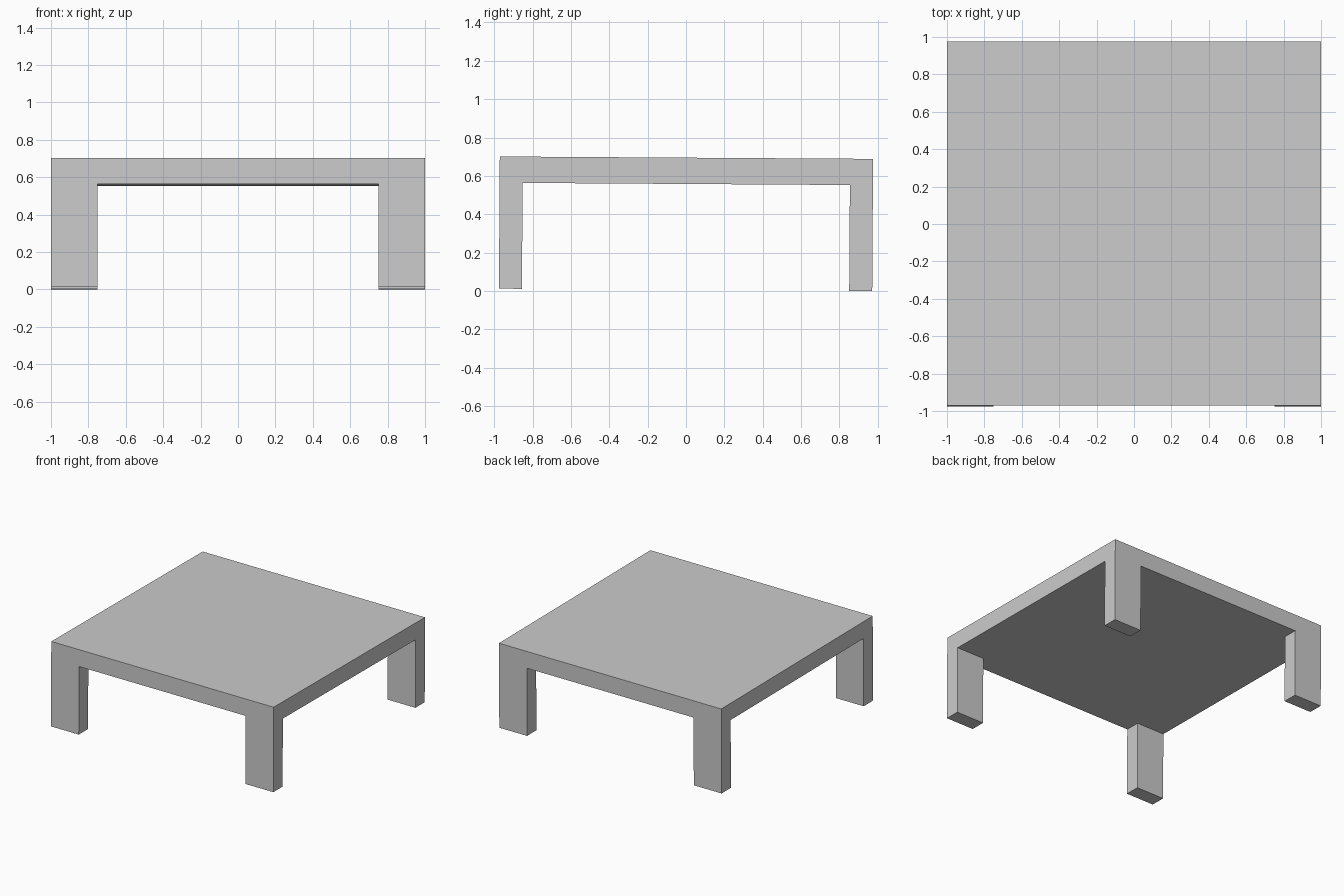
import bpy, bmesh
from mathutils import Matrix, Vector

if "Cube" in bpy.data.objects:
    bpy.data.objects.remove(bpy.data.objects["Cube"])

W, D, H = 2.0, 1.946, 0.689      # overall size
THICK = 0.137                    # table top thickness
LEG_X, LEG_Y = 0.25, 0.12        # leg section
TILT = -0.0064                   # slight lean towards the back

bm = bmesh.new()

# Table top slab
bmesh.ops.create_cube(bm, size=1, matrix=Matrix.Translation((0, 0, H - THICK / 2))
                      @ Matrix.Diagonal((W, D, THICK, 1)))

# Cut the slab along the inner leg lines
for axis, pos in ((Vector((1, 0, 0)), W / 2 - LEG_X), (Vector((0, 1, 0)), D / 2 - LEG_Y)):
    for s in (-1, 1):
        bmesh.ops.bisect_plane(bm, geom=bm.verts[:] + bm.edges[:] + bm.faces[:],
                               plane_co=axis * pos * s, plane_no=axis)

# Legs: pull the four underside corners down
bm.normal_update()
corners = []
for f in bm.faces:
    c = f.calc_center_median()
    if f.normal.z < -0.9 and abs(c.x) > W / 2 - LEG_X and abs(c.y) > D / 2 - LEG_Y:
        corners.append(f)
feet = bmesh.ops.extrude_discrete_faces(bm, faces=corners)["faces"]
for f in feet:
    bmesh.ops.translate(bm, verts=f.verts[:], vec=(0, 0, THICK - H))

# Merge flush faces, lean the table and stand it on the ground
bmesh.ops.dissolve_limit(bm, angle_limit=0.01, verts=bm.verts[:], edges=bm.edges[:])
bmesh.ops.rotate(bm, verts=bm.verts[:], cent=(0, 0, H / 2), matrix=Matrix.Rotation(TILT, 3, 'X'))
low = min(v.co.z for v in bm.verts)
bmesh.ops.translate(bm, verts=bm.verts[:], vec=(0, 0, -low))
bmesh.ops.recalc_face_normals(bm, faces=bm.faces[:])

mesh = bpy.data.meshes.new("table")
bm.to_mesh(mesh)
bm.free()
bpy.context.collection.objects.link(bpy.data.objects.new("table", mesh))
